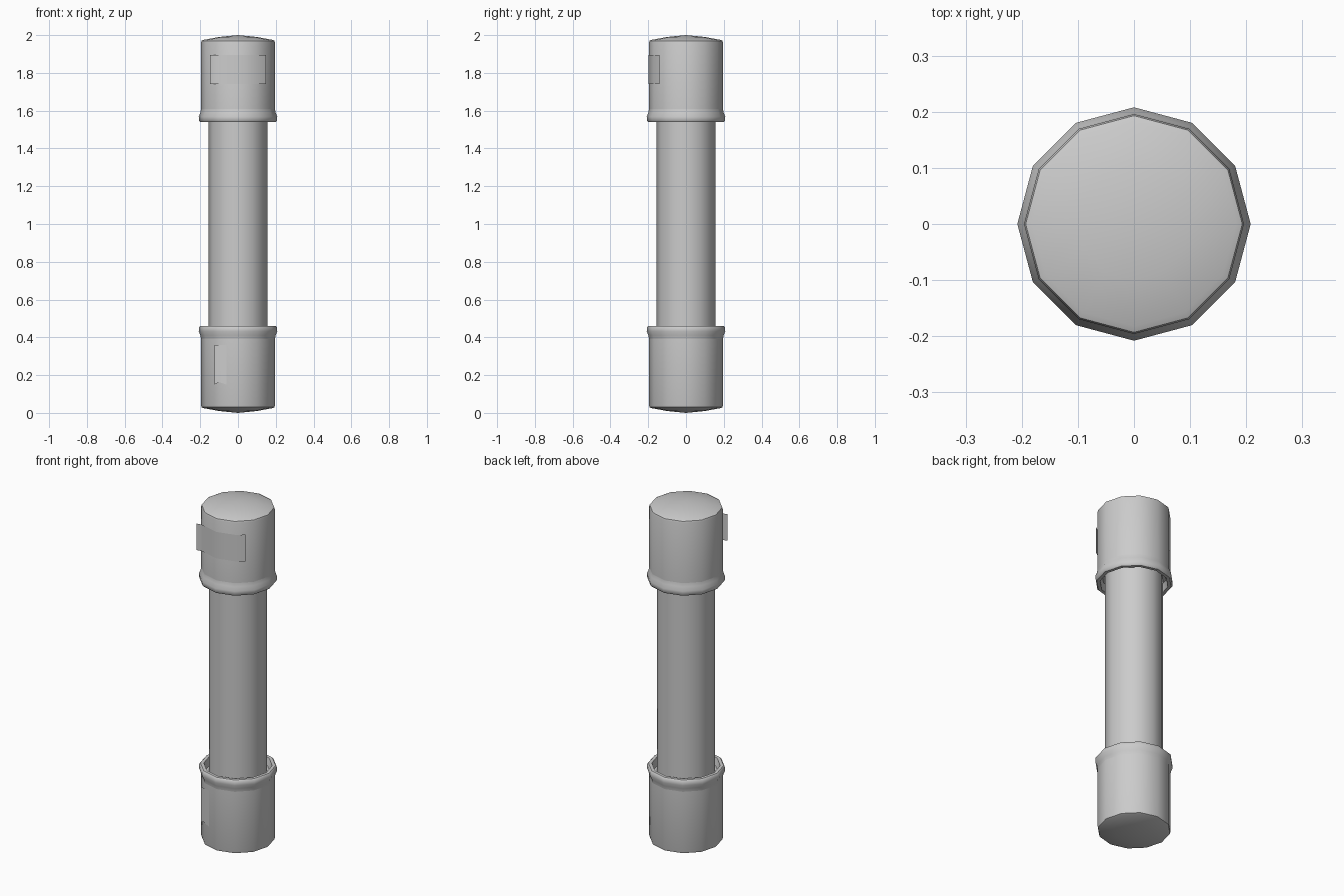
import bpy, bmesh, math

if "Cube" in bpy.data.objects:
    bpy.data.objects.remove(bpy.data.objects["Cube"])

SIDES = 12


def finish(name, bm, angle=40):
    mesh = bpy.data.meshes.new(name)
    bm.to_mesh(mesh)
    bm.free()
    ob = bpy.data.objects.new(name, mesh)
    bpy.context.collection.objects.link(ob)
    bpy.ops.object.select_all(action='DESELECT')
    ob.select_set(True)
    bpy.context.view_layer.objects.active = ob
    bpy.ops.object.shade_smooth_by_angle(angle=math.radians(angle))
    return ob


def lathe(name, profile, flip=False):
    """Spin (radius, z) points around z; flip mirrors about z = 1."""
    bm = bmesh.new()
    pts = [bm.verts.new((r, 0, 2 - z if flip else z)) for r, z in profile]
    edges = [bm.edges.new(p) for p in zip(pts, pts[1:])]
    bmesh.ops.spin(bm, geom=pts + edges, cent=(0, 0, 0), axis=(0, 0, 1),
                   angle=math.tau, steps=SIDES, use_duplicate=False)
    bmesh.ops.remove_doubles(bm, verts=bm.verts, dist=0.0005)
    bmesh.ops.recalc_face_normals(bm, faces=bm.faces)
    return finish(name, bm)


def strip(name, path, z0, z1, notch=0.0):
    """Thin sheet following an (x, y) path; notch lifts the middle of the bottom."""
    bm = bmesh.new()
    mid = len(path) // 2
    low = [bm.verts.new((x, y, z0 + (notch if i == mid else 0)))
           for i, (x, y) in enumerate(path)]
    top = [bm.verts.new((x, y, z1)) for x, y in path]
    for i in range(len(path) - 1):
        bm.faces.new((low[i], low[i + 1], top[i + 1], top[i]))
    return finish(name, bm)


# Central tube, running into both caps
lathe("tube", [(0.155, 0.36), (0.155, 1.64)])

# End caps: shallow dome and straight wall; collars: flared rim with recess
cap = [(0, 0), (0.10, 0.010), (0.182, 0.025), (0.193, 0.030), (0.196, 0.04), (0.196, 0.41)]
collar = [(0.196, 0.39), (0.199, 0.41), (0.208, 0.432), (0.206, 0.455),
          (0.200, 0.461), (0.182, 0.461), (0.172, 0.42), (0.155, 0.42)]
for side, flip in (("lower", False), ("upper", True)):
    lathe(side + "_cap", cap, flip)
    lathe(side + "_collar", collar, flip)

# Front label on the upper cap, left end peeling away
strip("upper_label", [(-0.147, -0.174), (-0.118, -0.168), (-0.099, -0.173), (0, -0.199),
                      (0.099, -0.173), (0.147, -0.139)], 1.74, 1.895)

# Small notched tab on the lower cap
strip("lower_tab", [(-0.125, -0.162), (-0.099, -0.174), (-0.06, -0.184)], 0.15, 0.36, 0.012)
